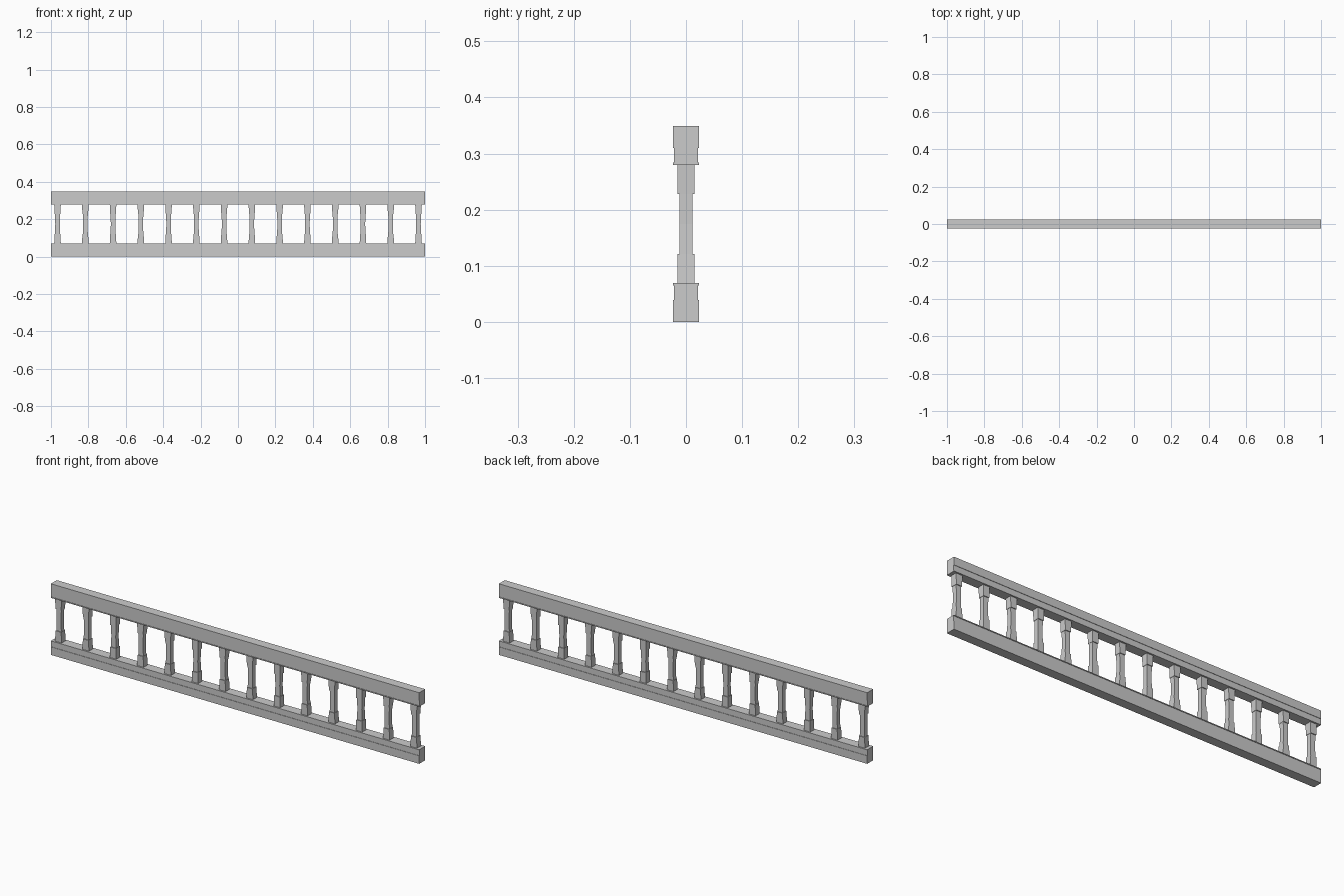
import bpy, bmesh

if "Cube" in bpy.data.objects:
    bpy.data.objects.remove(bpy.data.objects["Cube"])


def mesh_object(name, bm):
    bmesh.ops.recalc_face_normals(bm, faces=bm.faces)
    me = bpy.data.meshes.new(name)
    bm.to_mesh(me)
    bm.free()
    ob = bpy.data.objects.new(name, me)
    bpy.context.collection.objects.link(ob)
    return ob


def rail(name, half_profile):
    """Extrude a mirrored (y, z) moulding profile along x."""
    pts = half_profile + [(-y, z) for y, z in reversed(half_profile)]
    bm = bmesh.new()
    face = bm.faces.new([bm.verts.new((-1, y, z)) for y, z in pts])
    ext = bmesh.ops.extrude_face_region(bm, geom=[face])
    new = [g for g in ext["geom"] if isinstance(g, bmesh.types.BMVert)]
    bmesh.ops.translate(bm, verts=new, vec=(2, 0, 0))
    return mesh_object(name, bm)


def baluster(name, x, sections):
    """Loft rectangular (z, half x, half y) sections."""
    bm = bmesh.new()
    rings = [[bm.verts.new((x + sx * hx, sy * hy, z))
              for sx, sy in ((-1, -1), (1, -1), (1, 1), (-1, 1))]
             for z, hx, hy in sections]
    for a, b in zip(rings, rings[1:]):
        for i in range(4):
            j = (i + 1) % 4
            bm.faces.new((a[i], a[j], b[j], b[i]))
    bm.faces.new(rings[0])
    bm.faces.new(rings[-1])
    return mesh_object(name, bm)


# moulded rails: plain band, shallow recess and thin lip facing the balusters
H = 0.349
profile = [(0.023, 0), (0.023, 0.039), (0.021, 0.039), (0.021, 0.065),
           (0.0235, 0.065), (0.0235, 0.069)]
rail("bottom_rail", profile)
rail("top_rail", [(y, H - z) for y, z in profile])

# balusters: flared blocks top and bottom with a slimmer waisted shaft
half = [(0.066, 0.018, 0.0155), (0.121, 0.015, 0.0155),
        (0.121, 0.0135, 0.0115), (H / 2, 0.012, 0.0115)]
sections = half + [(H - z, hx, hy) for z, hx, hy in reversed(half[:-1])]
N = 14
for i in range(N):
    baluster(f"baluster_{i + 1}", -0.965 + 1.93 * i / (N - 1), sections)
